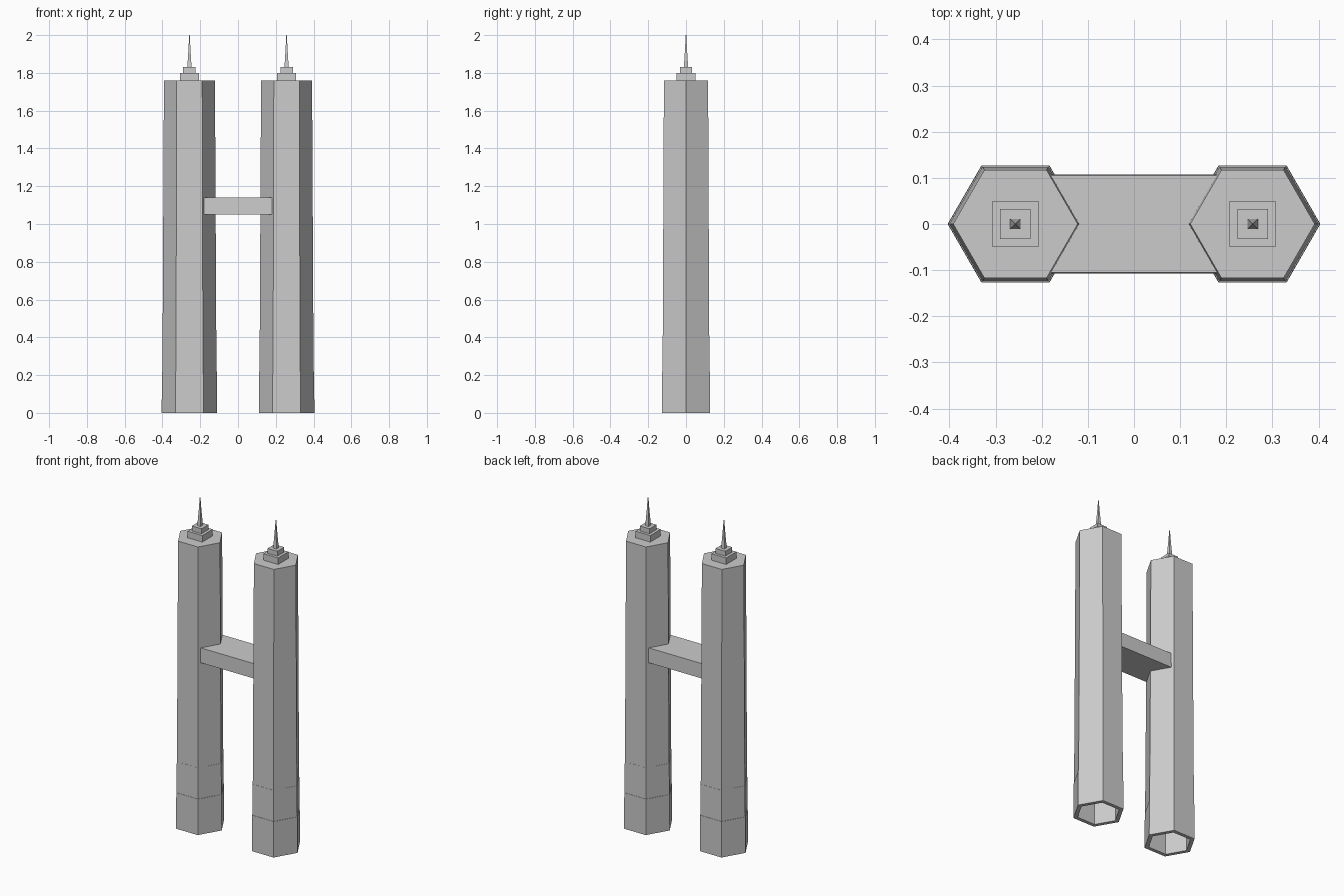
import bpy
import bmesh
import math

if "Cube" in bpy.data.objects:
    bpy.data.objects.remove(bpy.data.objects["Cube"], do_unlink=True)

grey = bpy.data.materials.new("concrete_grey")
grey.use_nodes = True
colour = (0.6, 0.6, 0.6, 1)
grey.diffuse_color = colour
grey.node_tree.nodes["Principled BSDF"].inputs["Base Color"].default_value = colour


def finish(name, bm):
    bmesh.ops.recalc_face_normals(bm, faces=bm.faces)
    mesh = bpy.data.meshes.new(name)
    bm.to_mesh(mesh)
    bm.free()
    mesh.materials.append(grey)
    obj = bpy.data.objects.new(name, mesh)
    bpy.context.collection.objects.link(obj)
    return obj


def stack(name, x, profile, sides, turn=0.0):
    """Loft regular polygons through (radius, height) pairs and cap both ends."""
    bm = bmesh.new()
    rings = []
    for r, z in profile:
        angles = [turn + math.tau * i / sides for i in range(sides)]
        rings.append([bm.verts.new((x + r * math.cos(a), r * math.sin(a), z)) for a in angles])
    for low, high in zip(rings, rings[1:]):
        for i in range(sides):
            j = (i + 1) % sides
            bm.faces.new((low[i], low[j], high[j], high[i]))
    bm.faces.new(rings[0])
    bm.faces.new(rings[-1])
    return finish(name, bm)


def box(name, x, half_x, half_y, z0, z1, top_half_y=None):
    top = half_y if top_half_y is None else top_half_y
    bm = bmesh.new()
    bmesh.ops.create_cube(bm, size=2)
    for v in bm.verts:
        y = top if v.co.z > 0 else half_y
        v.co = (x + v.co.x * half_x, v.co.y * y, z1 if v.co.z > 0 else z0)
    return finish(name, bm)


# Tapered hexagonal shaft with slight setbacks and a hollow underside
shaft_profile = [(0.120, 1.70), (0.122, 0.0), (0.147, 0.0), (0.146, 0.22),
                 (0.144, 0.22), (0.143, 0.41), (0.142, 0.41), (0.135, 1.76)]
spire_profile = [(0.016, 1.83), (0.008, 1.92), (0.002, 2.0)]

for side, x in (("left", 0.257), ("right", -0.257)):
    stack(side + "_tower", x, shaft_profile, 6)
    box(side + "_roof_lower_step", x, 0.05, 0.05, 1.76, 1.80)
    box(side + "_roof_upper_step", x, 0.033, 0.033, 1.80, 1.83)
    stack(side + "_spire", x, spire_profile, 4, math.pi / 4)

# Bridge joining the towers
box("sky_bridge", 0, 0.18, 0.107, 1.05, 1.14, 0.105)
